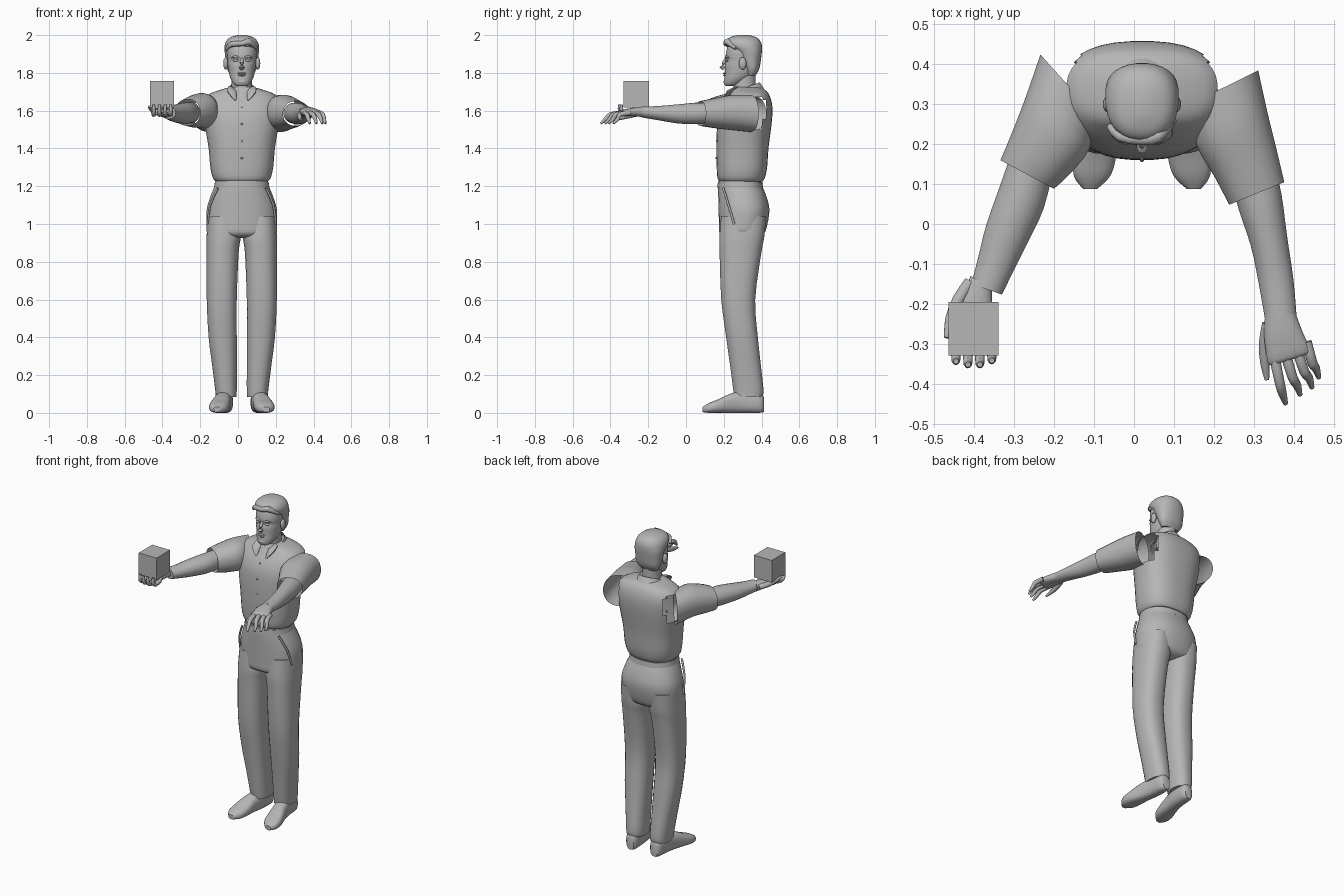
import bpy, bmesh, math
from mathutils import Vector as V

CX = 0.02  # body centre line
grey = bpy.data.materials.new("plain grey")
grey.diffuse_color = (0.47, 0.47, 0.47, 1)


def finish(name, bm, angle=40):
    bmesh.ops.recalc_face_normals(bm, faces=bm.faces)
    me = bpy.data.meshes.new(name)
    bm.to_mesh(me)
    bm.free()
    me.materials.append(grey)
    me.shade_smooth()
    me.set_sharp_from_angle(angle=math.radians(angle))
    ob = bpy.data.objects.new(name, me)
    bpy.context.collection.objects.link(ob)
    return ob


def loft(name, rings, seg=28, power=2.0, steps=3, caps=(True, True), cut=None):
    """Skin rings (centre, u, v), smoothed along the length."""
    def cr(a, b, c, d, t):
        return b + 0.5 * t * (c - a + t * (2 * a - 5 * b + 4 * c - d + t * (3 * (b - c) + d - a)))
    full, n = [], len(rings)
    for i in range(n - 1):
        q = [rings[max(0, min(n - 1, i + k))] for k in (-1, 0, 1, 2)]
        for s in range(steps):
            full.append([cr(q[0][k], q[1][k], q[2][k], q[3][k], s / steps) for k in range(3)])
    full.append(rings[-1])
    bm = bmesh.new()
    loops = []
    for c, u, v in full:
        row = []
        for j in range(seg):
            a = 2 * math.pi * (j + 0.5) / seg
            ca, sa = math.cos(a), math.sin(a)
            fa = math.copysign(abs(ca) ** (2 / power), ca)
            fb = math.copysign(abs(sa) ** (2 / power), sa)
            row.append(bm.verts.new(c + u * fa + v * fb))
        loops.append(row)
    for r, s in zip(loops, loops[1:]):
        for j in range(seg):
            k = (j + 1) % seg
            bm.faces.new((r[j], r[k], s[k], s[j]))
    if caps[0]:
        bm.faces.new(loops[0])
    if caps[1]:
        bm.faces.new(loops[-1])
    if cut:
        bad = [f for f in bm.faces if cut(f.calc_center_median())]
        bmesh.ops.delete(bm, geom=bad, context='FACES')
    return finish(name, bm)


def level(z, rx, y0, y1, x=CX):
    """Horizontal ring: half width and front/back limits."""
    return V((x, (y0 + y1) / 2, z)), V((rx, 0, 0)), V((0, (y1 - y0) / 2, 0))


def across(px, py, qx, qy, z, h):
    """Upright ring between two plan points."""
    p, q = V((px, py, z)), V((qx, qy, z))
    return (p + q) / 2, (q - p) / 2, V((0, 0, h))


def rod(name, pts, radii, flat=1.0, seg=10):
    pts = [V(p) for p in pts]
    rings = []
    for i, p in enumerate(pts):
        d = (pts[min(i + 1, len(pts) - 1)] - pts[max(i - 1, 0)]).normalized()
        u = d.cross(V((0, 0, 1))).normalized()
        rings.append((p, u * radii[i], d.cross(u) * radii[i] * flat))
    return loft(name, rings, seg, 2, 2)


def ball(name, c, r, seg=16):
    bm = bmesh.new()
    bmesh.ops.create_uvsphere(bm, u_segments=seg, v_segments=seg // 2 + 2, radius=1)
    for v in bm.verts:
        v.co = V((c[0] + v.co.x * r[0], c[1] + v.co.y * r[1], c[2] + v.co.z * r[2]))
    return finish(name, bm)


# shirt body with open armholes at the back
loft("shirt_body", [level(*r) for r in (
    (1.225, .138, .178, .405), (1.245, .154, .166, .418), (1.30, .167, .162, .43),
    (1.40, .176, .16, .437), (1.50, .192, .163, .45), (1.58, .203, .174, .458),
    (1.64, .203, .20, .455), (1.685, .178, .232, .44), (1.71, .115, .245, .42),
    (1.725, .062, .252, .39))], 36, 2.5,
    cut=lambda c: abs(c.x - CX) > .16 and 1.49 < c.z < 1.675 and c.y > .285)

# trousers
loft("trouser_hips", [level(*r) for r in (
    (.925, .10, .23, .37), (.945, .178, .18, .412), (1.0, .187, .174, .432), (1.08, .186, .172, .442),
    (1.15, .165, .17, .425), (1.20, .145, .17, .405), (1.23, .14, .172, .40))], 32, 2.3)
loft("waistband", [level(1.19, .148, .166, .409), level(1.222, .143, .168, .405)], 32, 2.3)
for s, side in ((-1, "right"), (1, "left")):
    legs = ((1.04, .02, .18, .185, .425), (.93, .006, .187, .176, .415), (.85, .016, .187, .177, .40),
            (.6, .026, .186, .186, .367), (.4, .026, .176, .212, .381), (.25, .026, .157, .233, .397),
            (.12, .026, .141, .25, .411), (.085, .028, .138, .255, .405))
    loft(side + "_trouser_leg", [level(z, (b - a) / 2, y0, y1, CX + s * (a + b) / 2)
                                 for z, a, b, y0, y1 in legs], 24, 2.4)
    # shoe, lofted heel to toe
    shoe = ((.083, .412, .045, .024, .04), (.085, .39, .055, .038, .055), (.09, .31, .058, .042, .058),
            (.103, .24, .052, .045, .052), (.117, .17, .036, .053, .036),
            (.125, .12, .026, .046, .026), (.13, .088, .018, .018, .014))
    loft(side + "_shoe", [(V((CX + s * x, y, z)), V((w, 0, 0)), V((0, 0, h)))
                          for x, y, z, w, h in shoe], 20, 2.6)
    # side pocket edge
    rod(side + "_pocket", [(CX + s * .128, .197, 1.19), (CX + s * .168, .225, 1.10),
                           (CX + s * .18, .255, 1.0)], [.006, .006, .006])
    # collar wing
    rod(side + "_collar_wing", [(CX + s * .062, .27, 1.725), (CX + s * .052, .228, 1.70),
                                (CX + s * .034, .20, 1.655)], [.012, .026, .005], .4)

# collar and neck
loft("collar", [(V((CX, .315, 1.69)), V((.09, 0, 0)), V((0, .10, .025))),
                (V((CX, .313, 1.722)), V((.068, 0, 0)), V((0, .078, .028)))], 24, caps=(False, False))
loft("neck", [level(1.66, .062, .25, .375), level(1.72, .055, .25, .37), level(1.80, .055, .25, .37)], 20)
for i in range(4):
    ball("shirt_button", (CX, .17 - .003 * i + (.022 if i == 0 else 0), 1.62 - .09 * i), (.006, .006, .006), 8)

# head
loft("head", [level(*r) for r in (
    (1.73, .026, .212, .26), (1.742, .043, .202, .29), (1.77, .06, .203, .335), (1.80, .068, .206, .365),
    (1.84, .074, .206, .382), (1.865, .076, .212, .386), (1.885, .078, .209, .388),
    (1.92, .079, .214, .388), (1.96, .07, .23, .38), (1.975, .04, .25, .35))], 28, 2.2)
loft("hair", [level(*r) for r in (
    (1.785, .058, .32, .368), (1.82, .078, .31, .388), (1.87, .086, .285, .397), (1.91, .091, .265, .402),
    (1.935, .092, .228, .403), (1.955, .089, .211, .40), (1.975, .078, .215, .39),
    (1.99, .058, .235, .37), (2.0, .022, .27, .335))], 28, 2.3)
rod("fringe", [(-.062, .245, 1.925), (-.035, .22, 1.952), (.02, .211, 1.955), (.06, .22, 1.965),
               (.10, .262, 1.93)], [.008, .014, .014, .018, .008])
rod("nose", [(CX, .213, 1.875), (CX, .197, 1.85), (CX, .19, 1.833), (CX, .203, 1.825)],
    [.007, .009, .013, .012])
ball("upper_lip", (CX, .205, 1.797), (.023, .009, .005))
ball("lower_lip", (CX, .206, 1.788), (.019, .009, .006))
ball("chin", (CX, .213, 1.753), (.026, .014, .016))
for s, side in ((-1, "right"), (1, "left")):
    ball(side + "_ear", (CX + s * .085, .30, 1.85), (.013, .02, .033))
    ball(side + "_eye", (CX + s * .032, .217, 1.866), (.014, .008, .007))
    rod(side + "_eyebrow", [(CX + s * .014, .211, 1.88), (CX + s * .034, .212, 1.887),
                            (CX + s * .054, .226, 1.88)], [.005, .006, .003])

# sleeves, open at both ends
loft("right_sleeve", [across(*r) for r in (
    (-.235, .425, -.10, .275, 1.585, .095), (-.275, .31, -.11, .19, 1.60, .093),
    (-.31, .22, -.16, .125, 1.595, .083), (-.335, .16, -.20, .088, 1.59, .07))],
    24, 2.2, caps=(False, False))
loft("left_sleeve", [across(*r) for r in (
    (.312, .385, .14, .30, 1.585, .098), (.335, .28, .155, .20, 1.59, .093),
    (.357, .19, .20, .12, 1.587, .08), (.377, .105, .238, .048, 1.585, .066))],
    24, 2.2, caps=(False, False))

# bare arms
loft("right_forearm", [across(*r) for r in (
    (-.30, .20, -.20, .145, 1.59, .055), (-.335, .10, -.225, .04, 1.587, .057),
    (-.37, 0, -.265, -.045, 1.585, .05), (-.39, -.08, -.30, -.115, 1.585, .04),
    (-.408, -.15, -.33, -.177, 1.588, .032))], 20)
loft("left_forearm", [across(*r) for r in (
    (.35, .16, .24, .12, 1.587, .055), (.37, .075, .262, .035, 1.585, .057),
    (.384, -.03, .292, -.055, 1.583, .051), (.40, -.14, .312, -.15, 1.587, .038),
    (.408, -.235, .327, -.235, 1.593, .029))], 20)

# hands
loft("right_palm", [across(*r) for r in (
    (-.41, -.13, -.355, -.16, 1.588, .026), (-.435, -.19, -.355, -.20, 1.592, .024),
    (-.46, -.25, -.348, -.25, 1.595, .02), (-.458, -.29, -.345, -.29, 1.592, .015))], 16, 2.4)
loft("left_palm", [across(*r) for r in (
    (.406, -.225, .328, -.225, 1.593, .028), (.425, -.275, .325, -.28, 1.593, .023),
    (.444, -.315, .334, -.345, 1.588, .018), (.44, -.325, .345, -.355, 1.585, .012))], 16, 2.4)
for i, name in enumerate(("index", "middle", "ring", "little")):
    # right fingers curl up in front of the box
    x, tip = -.446 + .03 * i, (-.352, -.36, -.36, -.35)[i]
    rod("right_%s_finger" % name, [(x, -.27, 1.592), (x, tip + .035, 1.58), (x, tip + .01, 1.595),
                                   (x, tip + .008, 1.632)], [.014, .013, .011, .007])
    # left fingers hang forward
    bx, by = ((.35, -.345), (.378, -.34), (.407, -.33), (.432, -.315))[i]
    tx, ty = ((.38, -.45), (.416, -.428), (.446, -.41), (.463, -.385))[i]
    rod("left_%s_finger" % name, [(bx, by + .02, 1.588), ((bx + tx) / 2, (by + ty) / 2, 1.58),
                                  (tx - .008, ty + .025, 1.557), (tx, ty, 1.532)],
        [.014, .013, .011, .006])
rod("right_thumb", [(-.41, -.145, 1.592), (-.44, -.19, 1.60), (-.462, -.24, 1.612),
                    (-.47, -.285, 1.622)], [.016, .016, .012, .006])
rod("left_thumb", [(.337, -.25, 1.588), (.327, -.30, 1.575), (.328, -.35, 1.562),
                   (.333, -.39, 1.552)], [.017, .015, .012, .006])

# held box
bm = bmesh.new()
bmesh.ops.create_cube(bm, size=1)
for v in bm.verts:
    v.co = V((-.4025 + v.co.x * .125, -.2625 + v.co.y * .135, 1.687 + v.co.z * .14))
finish("held_box", bm, 30)
